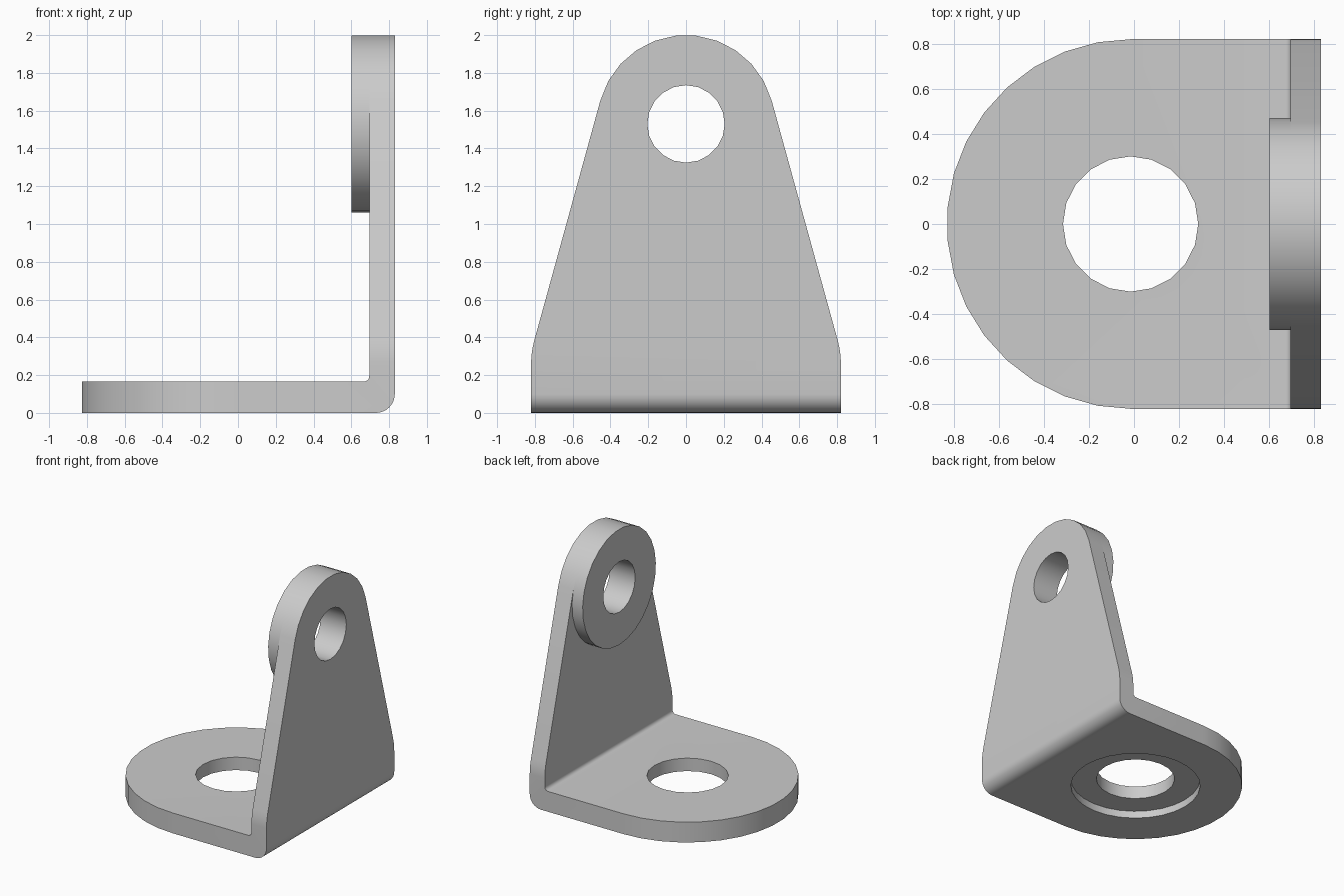
import bpy, bmesh
from math import sin, cos, tan, pi, radians
from mathutils import Vector

cube = bpy.data.objects.get("Cube")
if cube:
    bpy.data.objects.remove(cube, do_unlink=True)

grey = bpy.data.materials.new("plain grey")
grey.use_nodes = True
colour = (0.6, 0.6, 0.6, 1)
grey.diffuse_color = colour
grey.node_tree.nodes["Principled BSDF"].inputs["Base Color"].default_value = colour


def arc(cu, cv, r, start, end, n, closed=False):
    """Points on an arc, angles in degrees."""
    count = n if closed else n + 1
    angles = [radians(start + (end - start) * i / n) for i in range(count)]
    return [(cu + r * cos(a), cv + r * sin(a)) for a in angles]


def prism(name, outline, axis, low, high):
    """Extrude a 2D outline along x (y,z), y (x,z) or z (x,y)."""
    place = {"x": lambda u, v, w: (w, u, v),
             "y": lambda u, v, w: (u, w, v),
             "z": lambda u, v, w: (u, v, w)}[axis]
    bm = bmesh.new()
    face = bm.faces.new([bm.verts.new(place(u, v, low)) for u, v in outline])
    ext = bmesh.ops.extrude_face_region(bm, geom=[face])
    step = Vector(place(0, 0, high - low))
    bmesh.ops.translate(bm, vec=step,
                        verts=[e for e in ext["geom"] if isinstance(e, bmesh.types.BMVert)])
    bmesh.ops.recalc_face_normals(bm, faces=bm.faces)
    mesh = bpy.data.meshes.new(name)
    bm.to_mesh(mesh)
    bm.free()
    mesh.materials.append(grey)
    obj = bpy.data.objects.new(name, mesh)
    bpy.context.collection.objects.link(obj)
    return obj


def activate(obj):
    bpy.ops.object.select_all(action="DESELECT")
    obj.select_set(True)
    bpy.context.view_layer.objects.active = obj


def boolean(target, cutter, operation):
    activate(target)
    mod = target.modifiers.new("cut", "BOOLEAN")
    mod.operation, mod.object, mod.solver = operation, cutter, "EXACT"
    bpy.ops.object.modifier_apply(modifier=mod.name)


# Main dimensions
edge, half = 0.83, 0.82
thick, wall = 0.165, 0.695
eye_z, eye_r, eye_hole = 1.53, 0.47, 0.205
base_x, base_hole = -0.015, 0.30
slope = 15.4

# Bent sheet: L section with rounded bend
section = [(-0.95, 0)] + arc(edge - 0.1, 0.1, 0.1, -90, 0, 8)
section += [(edge, 2.1), (wall, 2.1)]
section += arc(wall - 0.03, thick + 0.03, 0.03, 0, -90, 5) + [(-0.95, thick)]
bracket = prism("bracket", section, "y", -1, 1)

# Plan outline: round nose on the base
plan = arc(half - edge, 0, half, 90, 270, 17) + [(1, -half), (1, half)]
plan_cutter = prism("plan_cutter", plan, "z", -0.2, 2.3)

# Upright outline: tapered sides under a round top
a = radians(slope)
wide = half + 0.0005
corner_z = eye_z + eye_r * sin(a) - (wide - eye_r * cos(a)) / tan(a)
r = 0.48
fillet = arc(wide - r, corner_z - r * tan(a / 2), r, 0, slope, 3)
side = [(wide, -0.2)] + fillet
side += arc(0, eye_z, eye_r, slope, 180 - slope, 11)
side += [(-y, z) for y, z in reversed(fillet)] + [(-wide, -0.2)]
side_cutter = prism("side_cutter", side, "x", -1, 1)

# Boss around the eye, sharing the facets of the round top
boss_outline = arc(0, eye_z, eye_r, slope, 180 - slope, 11)
boss_outline += arc(0, eye_z, eye_r, 180 - slope, 360 + slope, 16)[1:-1]
boss = prism("eye_boss", boss_outline, "x", 0.60, wall)

# Holes and the recess under the base
eye_cutter = prism("eye_cutter", arc(0, eye_z, eye_hole, 0, 360, 20, True), "x", 0.4, 1)
base_cutter = prism("base_cutter", arc(base_x, 0, base_hole, 0, 360, 20, True), "z", -0.2, 0.4)
recess_cutter = prism("recess_cutter", arc(base_x, 0, 0.495, 0, 360, 28, True), "z", -0.2, 0.06)

for cutter in (plan_cutter, side_cutter):
    boolean(bracket, cutter, "INTERSECT")
for cutter in (eye_cutter, base_cutter, recess_cutter):
    boolean(bracket, cutter, "DIFFERENCE")
boolean(boss, eye_cutter, "DIFFERENCE")

for cutter in (plan_cutter, side_cutter, eye_cutter, base_cutter, recess_cutter):
    bpy.data.objects.remove(cutter, do_unlink=True)

for obj in (bracket, boss):
    activate(obj)
    bpy.ops.object.shade_smooth_by_angle(angle=radians(30))
